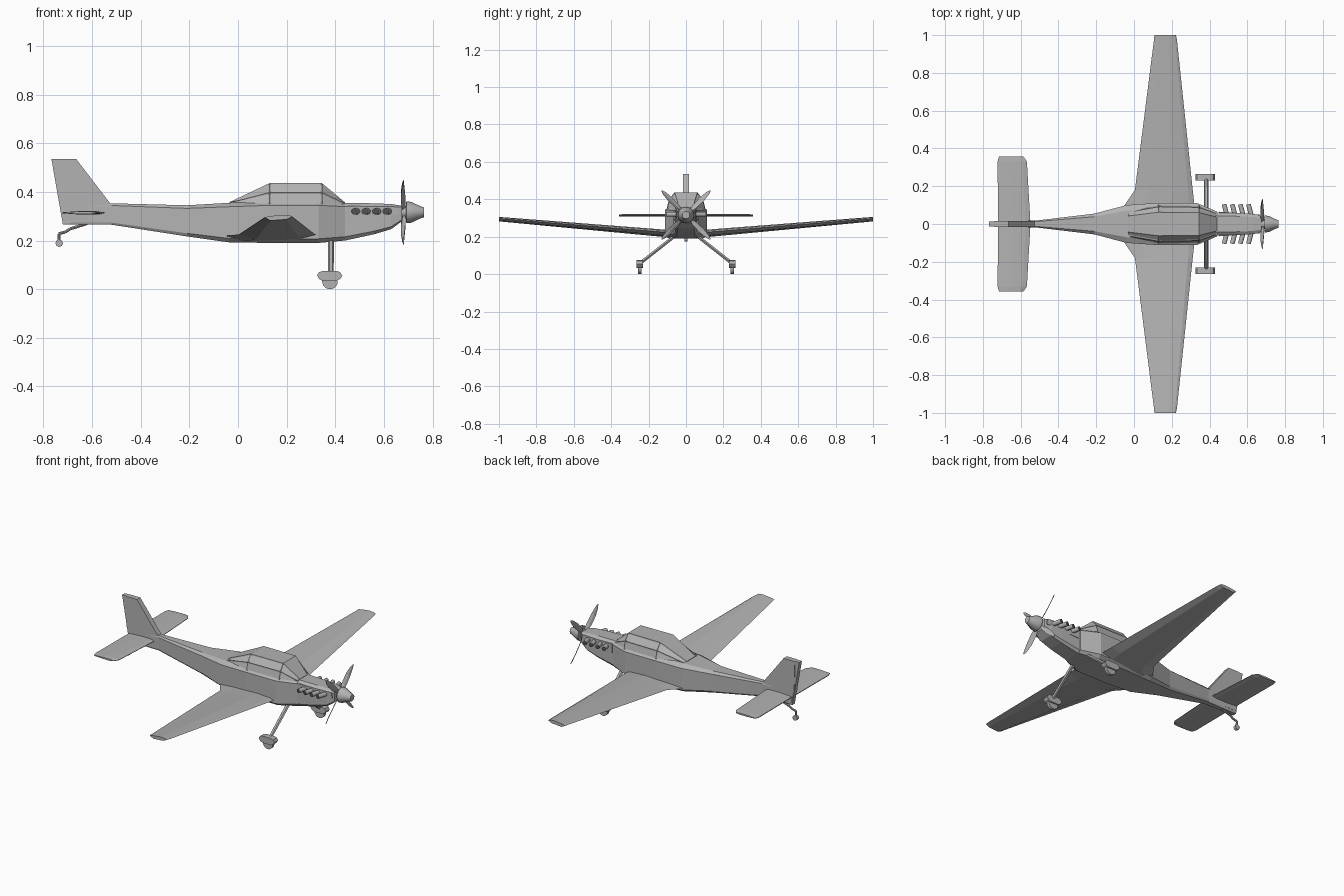
import bpy, bmesh, math
from mathutils import Vector, Matrix

if "Cube" in bpy.data.objects:
    bpy.data.objects.remove(bpy.data.objects["Cube"])


def material(name, value):
    m = bpy.data.materials.new(name)
    m.use_nodes = True
    col = (value, value, value, 1)
    m.diffuse_color = col
    m.node_tree.nodes["Principled BSDF"].inputs["Base Color"].default_value = col
    return m


GREY = material("light grey", 0.45)
DARK = material("dark grey", 0.08)


def finish(name, bm, mirror=False, smooth=False, mat=GREY):
    bmesh.ops.recalc_face_normals(bm, faces=bm.faces)
    me = bpy.data.meshes.new(name)
    bm.to_mesh(me)
    bm.free()
    ob = bpy.data.objects.new(name, me)
    bpy.context.collection.objects.link(ob)
    me.materials.append(mat)
    if mirror:
        mod = ob.modifiers.new("Mirror", "MIRROR")
        mod.use_axis = (False, True, False)
    if smooth:
        bpy.ops.object.select_all(action="DESELECT")
        ob.select_set(True)
        bpy.context.view_layer.objects.active = ob
        bpy.ops.object.shade_smooth_by_angle(angle=math.radians(40))
    return ob


def add_loft(bm, rings):
    """Skin a list of equal-length point rings and cap both ends."""
    rows = [[bm.verts.new(p) for p in ring] for ring in rings]
    n = len(rows[0])
    for a, b in zip(rows, rows[1:]):
        for i in range(n):
            j = (i + 1) % n
            bm.faces.new((a[i], a[j], b[j], b[i]))
    bm.faces.new(rows[0])
    bm.faces.new(rows[-1])
    return bm


def loft(rings):
    return add_loft(bmesh.new(), rings)


def slab(points, y0, y1):
    """Side profile (x, z) extruded across y."""
    return loft([[(x, y, z) for x, z in points] for y in (y0, y1)])


def add_rod(bm, a, b, r1, r2=None, sides=12):
    a, b = Vector(a), Vector(b)
    rot = (b - a).to_track_quat("Z", "Y").to_matrix().to_4x4()
    bmesh.ops.create_cone(bm, cap_ends=True, segments=sides, radius1=r1,
                          radius2=r1 if r2 is None else r2, depth=(b - a).length,
                          matrix=Matrix.Translation((a + b) / 2) @ rot)


# Fuselage: x, half width, bottom, top
def body_ring(x, w, lo, hi):
    h = hi - lo
    half = [(0.8 * w, lo), (w, lo + 0.1 * h), (w, hi - 0.1 * h), (0.7 * w, hi)]
    return [(x, y, z) for y, z in half] + [(x, -y, z) for y, z in reversed(half)]


stations = [(-0.72, 0.014, 0.265, 0.345), (-0.52, 0.018, 0.265, 0.353),
            (-0.21, 0.055, 0.217, 0.345), (-0.04, 0.1, 0.193, 0.355),
            (0.13, 0.112, 0.19, 0.362), (0.33, 0.112, 0.19, 0.362),
            (0.44, 0.066, 0.2, 0.355)]
finish("fuselage", loft([body_ring(*s) for s in stations]))

# Engine cowling
nose = [(0.44, 0.062, 0.2, 0.355), (0.56, 0.058, 0.226, 0.353),
        (0.63, 0.053, 0.247, 0.35), (0.675, 0.042, 0.28, 0.343)]
finish("engine_cowling", loft([body_ring(*s) for s in nose]))


# Canopy with slightly recessed panes
def canopy_ring(x, w, base, top):
    h = top - base
    half = [(w, base), (0.88 * w, base + 0.55 * h), (0.6 * w, top)]
    return [(x, y, z) for y, z in half] + [(x, -y, z) for y, z in reversed(half)]


bm = loft([canopy_ring(-0.035, 0.07, 0.35, 0.358), canopy_ring(0.13, 0.104, 0.35, 0.436),
           canopy_ring(0.345, 0.1, 0.35, 0.436), canopy_ring(0.44, 0.06, 0.345, 0.357)])
bmesh.ops.recalc_face_normals(bm, faces=bm.faces)
panes = [f for f in bm.faces if f.normal.z > 0.1 and abs(f.normal.y) > 0.2]
bmesh.ops.inset_individual(bm, faces=panes, thickness=0.008, depth=-0.003)
finish("canopy", bm)

# Wings: airfoil as (chord fraction, thickness fraction)
AIRFOIL = [(0, 0.1), (0.22, 0.55), (0.65, 1), (0.92, 0.75), (1, 0.3), (0.8, -0.6), (0.22, -1)]


def wing_ring(y, back, front):
    s = (y - 0.1) / 0.9
    z, t = 0.217 + 0.077 * s, 0.02 - 0.008 * s
    return [(back + u * (front - back), y, z + v * t) for u, v in AIRFOIL]


finish("wings", loft([wing_ring(0.05, -0.05, 0.325), wing_ring(0.1, -0.05, 0.32),
                      wing_ring(0.18, 0.005, 0.311), wing_ring(0.97, 0.105, 0.228),
                      wing_ring(1.0, 0.108, 0.222)]), mirror=True)


# Tailplane
def tail_ring(y, back, front, t=0.007):
    c = front - back
    shape = [(0, 0.3), (0.45, 1), (0.85, 1), (1, 0.2), (1, -0.2), (0.85, -1), (0.45, -1), (0, -0.3)]
    return [(back + u * c, y, 0.314 + v * t) for u, v in shape]


finish("tailplane", loft([tail_ring(0.0, -0.72, -0.548), tail_ring(0.33, -0.722, -0.567),
                          tail_ring(0.357, -0.715, -0.585, 0.005)]), mirror=True)

# Fin and rudder
finish("fin", slab([(-0.735, 0.355), (-0.74, 0.535), (-0.665, 0.535), (-0.525, 0.352),
                    (-0.6, 0.28), (-0.715, 0.28)], -0.016, 0.016))
finish("rudder", slab([(-0.767, 0.535), (-0.735, 0.535), (-0.69, 0.265), (-0.72, 0.265)],
                      -0.013, 0.013))

# Spinner
bm = bmesh.new()
rings = []
for x, r in [(0.668, 0.02), (0.69, 0.026), (0.692, 0.045), (0.712, 0.043), (0.75, 0.025), (0.765, 0.02)]:
    rings.append([(x, r * math.cos(k * math.pi / 6), 0.316 + r * math.sin(k * math.pi / 6))
                  for k in range(12)])
finish("spinner", add_loft(bm, rings), smooth=True)

# Propeller: four twisted blades
bm = bmesh.new()
for k in range(4):
    turn = Matrix.Rotation(math.radians(45 + 90 * k), 3, "X")
    rings = []
    for r, w, twist, dx in [(0.015, 0.007, 50, 0.003), (0.06, 0.015, 40, 0),
                            (0.12, 0.016, 28, -0.002), (0.165, 0.01, 20, -0.001), (0.185, 0.003, 16, 0.001)]:
        c, s = math.cos(math.radians(twist)), math.sin(math.radians(twist))
        ring = []
        for u, v in ((-1, 0), (0, 0.002), (1, 0), (0, -0.002)):
            p = turn @ Vector((dx + u * w * s + v * c, u * w * c - v * s, r))
            ring.append(p + Vector((0.68, 0, 0.316)))
        rings.append(ring)
    add_loft(bm, rings)
finish("propeller", bm)

# Exhaust panels and stub pipes
panel = [(0.45, 0.342), (0.66, 0.338), (0.665, 0.305), (0.45, 0.287)]
bm = loft([[(x, 0.062 - 0.07 * (x - 0.45) + off, z) for x, z in panel] for off in (-0.015, 0.003)])
finish("exhaust_panels", bm, mirror=True)
bm = bmesh.new()
caps = bmesh.new()
for k in range(4):
    x = 0.485 + 0.043 * k
    a, b = Vector((x + 0.006, 0.05, 0.32)), Vector((x - 0.008, 0.104, 0.32))
    add_rod(bm, a, b, 0.013, sides=10)
    add_rod(caps, b - (b - a) * 0.02, b + (b - a) * 0.01, 0.011, sides=10)
finish("exhaust_pipes", bm, mirror=True, smooth=True)
finish("exhaust_openings", caps, mirror=True, mat=DARK)


# Main landing gear
def strut_ring(y, z, w):
    return [(0.382 + u * w, y + v * 0.005, z + v * 0.007) for u, v in
            ((-1, 0), (-0.5, 1), (0.5, 1), (1, 0), (0.5, -1), (-0.5, -1))]


finish("main_gear_struts", loft([strut_ring(0.05, 0.212, 0.013), strut_ring(0.248, 0.056, 0.011)]),
       mirror=True)
spat = [(0.325, 0.058), (0.333, 0.07), (0.35, 0.075), (0.405, 0.075), (0.42, 0.07), (0.429, 0.055),
        (0.42, 0.042), (0.405, 0.034), (0.35, 0.034), (0.333, 0.042)]
finish("wheel_fairings", slab(spat, 0.229, 0.265), mirror=True)
bm = bmesh.new()
add_rod(bm, (0.378, 0.238, 0.032), (0.378, 0.256, 0.032), 0.032, sides=24)
finish("main_wheels", bm, mirror=True, smooth=True)

# Tail wheel on a bent leg
bm = bmesh.new()
leg = [(-0.62, 0, 0.27), (-0.69, 0, 0.248), (-0.71, 0, 0.235), (-0.737, 0, 0.228), (-0.735, 0, 0.19)]
for a, b in zip(leg, leg[1:]):
    add_rod(bm, a, b, 0.006, sides=8)
finish("tail_wheel_leg", bm, smooth=True)
bm = bmesh.new()
add_rod(bm, (-0.735, -0.009, 0.189), (-0.735, 0.009, 0.189), 0.015, sides=16)
finish("tail_wheel", bm, smooth=True)
